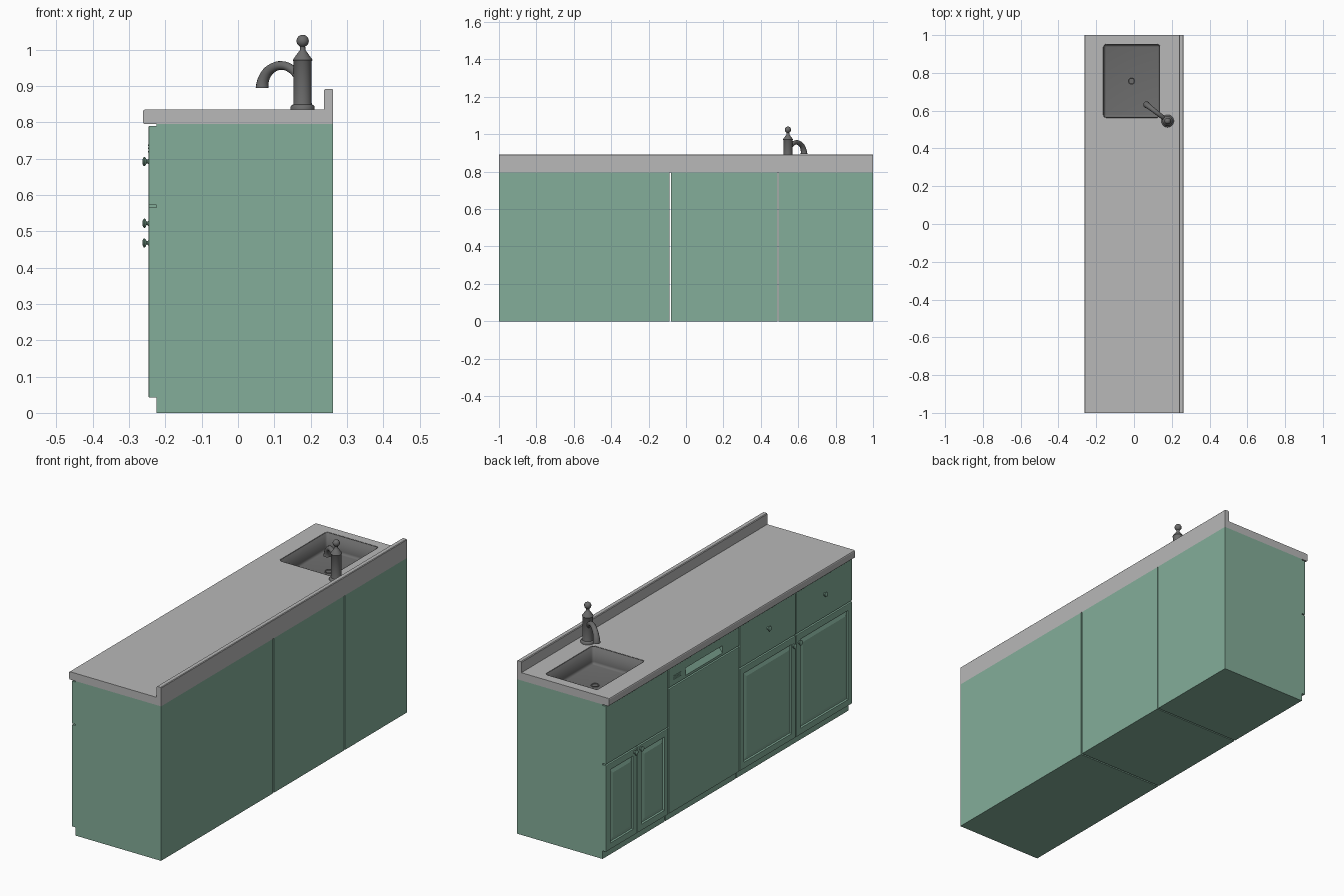
import bpy, bmesh, math
from mathutils import Vector

if "Cube" in bpy.data.objects:
    bpy.data.objects.remove(bpy.data.objects["Cube"])


def material(name, rgb):
    m = bpy.data.materials.new(name)
    m.diffuse_color = (*rgb, 1)
    m.use_nodes = True
    m.node_tree.nodes["Principled BSDF"].inputs["Base Color"].default_value = m.diffuse_color
    return m


GREEN = material("green_paint", (0.23, 0.42, 0.32))
STEEL = material("dark_steel", (0.15, 0.15, 0.15))
STONE = material("pale_stone", (0.48, 0.48, 0.48))


def finish(name, bm, mat, smooth=None):
    bmesh.ops.recalc_face_normals(bm, faces=bm.faces)
    me = bpy.data.meshes.new(name)
    bm.to_mesh(me)
    bm.free()
    if smooth:
        me.shade_smooth()
        me.set_sharp_from_angle(angle=math.radians(smooth))
    ob = bpy.data.objects.new(name, me)
    bpy.context.collection.objects.link(ob)
    if mat:
        me.materials.append(mat)
    return ob


def prism(name, pts, y0, y1, mat):
    """Extrude an (x, z) profile along y."""
    bm = bmesh.new()
    f = bm.faces.new([bm.verts.new((x, y0, z)) for x, z in pts])
    r = bmesh.ops.extrude_face_region(bm, geom=[f])
    moved = [g for g in r["geom"] if isinstance(g, bmesh.types.BMVert)]
    bmesh.ops.translate(bm, verts=moved, vec=(0, y1 - y0, 0))
    return finish(name, bm, mat)


def box_bm(lo, hi):
    bm = bmesh.new()
    bmesh.ops.create_cube(bm, size=1)
    for v in bm.verts:
        v.co = Vector([(a + b) / 2 + c * (b - a) for a, b, c in zip(lo, hi, v.co)])
    return bm


def lathe(name, pts, loc, mat, rot=(0, 0, 0), steps=24):
    """Revolve an (r, z) profile about z."""
    bm = bmesh.new()
    vs = [bm.verts.new((r, 0, z)) for r, z in pts]
    es = [bm.edges.new(p) for p in zip(vs, vs[1:])]
    bmesh.ops.spin(bm, geom=vs + es, axis=(0, 0, 1), cent=(0, 0, 0),
                   angle=math.tau, steps=steps)
    bmesh.ops.remove_doubles(bm, verts=bm.verts, dist=1e-5)
    ob = finish(name, bm, mat, 40)
    ob.location, ob.rotation_euler = loc, rot
    return ob


def cut(ob, cutter):
    m = ob.modifiers.new("cut", "BOOLEAN")
    m.operation, m.object, m.solver = "DIFFERENCE", cutter, "EXACT"
    cutter.hide_render = True
    cutter.hide_set(True)


FRONT, FACE, BACK, TOP = -0.246, -0.225, 0.262, 0.795


def panel(name, y0, y1, z0, z1, framed=False):
    """Front panel with eased edges; framed ones get a raised centre field."""
    bm = box_bm((FRONT, y0, z0), (FACE, y1, z1))
    face = min(bm.faces, key=lambda f: f.calc_center_median().x)
    bmesh.ops.bevel(bm, geom=face.edges[:], offset=0.003, segments=2,
                    affect="EDGES", profile=0.5)
    if framed:
        bm.normal_update()
        face = min(bm.faces, key=lambda f: (round(f.calc_center_median().x, 5), -f.calc_area()))
        for width, depth in ((0.042, 0), (0.005, -0.007), (0.006, 0), (0.022, 0.006)):
            bmesh.ops.inset_individual(bm, faces=[face], thickness=width, depth=depth)
            bm.normal_update()
    return finish(name, bm, GREEN)


def knob(name, y, z):
    lathe(name, [(0, 0), (0.008, 0), (0.005, 0.003), (0.005, 0.006), (0.010, 0.008),
                 (0.013, 0.011), (0.012, 0.014), (0.007, 0.0165), (0, 0.017)],
          (FRONT, y, z), GREEN, (0, -math.pi / 2, 0), 20)


# Carcasses, three separate modules with recessed plinths
bodies = {}
for name, y0, y1 in (("sink_cabinet", 0.495, 1), ("dishwasher_body", -0.080, 0.488),
                     ("drawer_cabinet", -1, -0.088)):
    bodies[name] = prism(name, [(FACE, 0), (BACK, 0), (BACK, TOP), (FACE, TOP)], y0, y1, GREEN)

# Sink cabinet fronts
panel("sink_apron", 0.495, 1, 0.491, 0.790)
for i, (y0, y1) in enumerate(((0.495, 0.744), (0.749, 1))):
    panel(f"sink_door_{i}", y0, y1, 0.042, 0.485, True)
    knob(f"sink_door_knob_{i}", (0.722, 0.770)[i], 0.468)

# Drawer cabinet fronts
for i, (y0, y1) in enumerate(((-1, -0.547), (-0.541, -0.088))):
    panel(f"drawer_{i}", y0, y1, 0.572, 0.790)
    panel(f"drawer_door_{i}", y0, y1, 0.042, 0.566, True)
    knob(f"drawer_knob_{i}", (y0 + y1) / 2, 0.692)
    knob(f"drawer_door_knob_{i}", (-0.568, -0.520)[i], 0.522)

# Dishwasher front with scooped handle and vent slots
panel("dishwasher_door", -0.080, 0.488, 0.042, 0.684)
control = panel("dishwasher_control_panel", -0.080, 0.488, 0.690, 0.790)
scoop = prism("handle_cutter", [(-0.25, 0.704), (-0.246, 0.704), (-0.228, 0.728),
                                (-0.228, 0.742), (-0.25, 0.742)], 0.055, 0.355, None)
cut(control, scoop)
for i in range(3):
    z = 0.717 + i * 0.009
    finish(f"vent_bar_{i}", box_bm((-0.248, 0.395, z), (-0.244, 0.455, z + 0.004)), GREEN)

# Worktop with upstand
counter = prism("countertop", [(-0.262, 0.799), (-0.262, 0.829), (-0.260, 0.833), (-0.256, 0.835),
                               (0.237, 0.835), (0.237, 0.888), (0.240, 0.892), (0.259, 0.892),
                               (0.262, 0.889), (0.262, 0.795), (-0.258, 0.795)], -1, 1, STONE)

# Sink opening and basin
SX0, SX1, SY0, SY1 = -0.163, 0.138, 0.562, 0.953


def basin_bm(z0, z1, is_open):
    bm = box_bm((SX0, SY0, z0), (SX1, SY1, z1))
    if is_open:
        top = max(bm.faces, key=lambda f: f.calc_center_median().z)
        bmesh.ops.delete(bm, geom=[top], context="FACES_ONLY")
        edges = [e for e in bm.edges if not e.is_boundary]
    else:
        edges = [e for e in bm.edges if abs(e.verts[0].co.z - e.verts[1].co.z) > 0.01]
    bmesh.ops.bevel(bm, geom=edges, offset=0.016, segments=4, affect="EDGES", profile=0.5)
    return bm


opening = finish("sink_cutter", basin_bm(0.738, 0.95, False), None)
cut(counter, opening)
cut(bodies["sink_cabinet"], opening)
basin = finish("sink_basin", basin_bm(0.740, 0.834, True), STEEL, 40)
s = basin.modifiers.new("thickness", "SOLIDIFY")
s.thickness, s.offset = 0.004, -1
lathe("sink_drain", [(0.021, 0), (0.021, 0.003), (0.017, 0.004), (0.014, 0.001), (0, 0.001)],
      (-0.013, 0.757, 0.7435), STEEL)

# Tap column with collar, cone and ball
ball = [(0.017 * math.cos(a), 1.024 + 0.017 * math.sin(a))
        for a in [math.radians(-65 + i * 155 / 10) for i in range(10)]]
lathe("tap_column", [(0, 0.833), (0.033, 0.833), (0.033, 0.843), (0.030, 0.847), (0.026, 0.849),
                     (0.025, 0.853), (0.025, 0.968), (0.027, 0.971), (0.025, 0.975),
                     (0.012, 0.993), (0.008, 0.998), (0.007, 1.008)] + ball + [(0, 1.041)],
      (0.178, 0.545, 0), STEEL, steps=32)

# Swept spout, flaring towards the outlet
cu = bpy.data.curves.new("tap_spout", "CURVE")
cu.dimensions, cu.bevel_depth, cu.bevel_resolution, cu.use_fill_caps = "3D", 0.012, 4, True
path = [(0.010, 0.920, 1.0), (0.035, 0.944, 1.0), (0.070, 0.956, 1.0),
        (0.108, 0.948, 1.1), (0.132, 0.926, 1.25), (0.141, 0.895, 1.5)]
sp = cu.splines.new("BEZIER")
sp.bezier_points.add(len(path) - 1)
sp.resolution_u = 6
for p, (d, z, r) in zip(sp.bezier_points, path):
    p.co = (0.178 - 0.79 * d, 0.545 + 0.61 * d, z)
    p.radius = r
    p.handle_left_type = p.handle_right_type = "AUTO"
last = sp.bezier_points[-1]
last.handle_left_type = last.handle_right_type = "FREE"
last.handle_left = last.co + Vector((0, 0, 0.01))
last.handle_right = last.co - Vector((0, 0, 0.01))
cu.materials.append(STEEL)
bpy.context.collection.objects.link(bpy.data.objects.new("tap_spout", cu))
